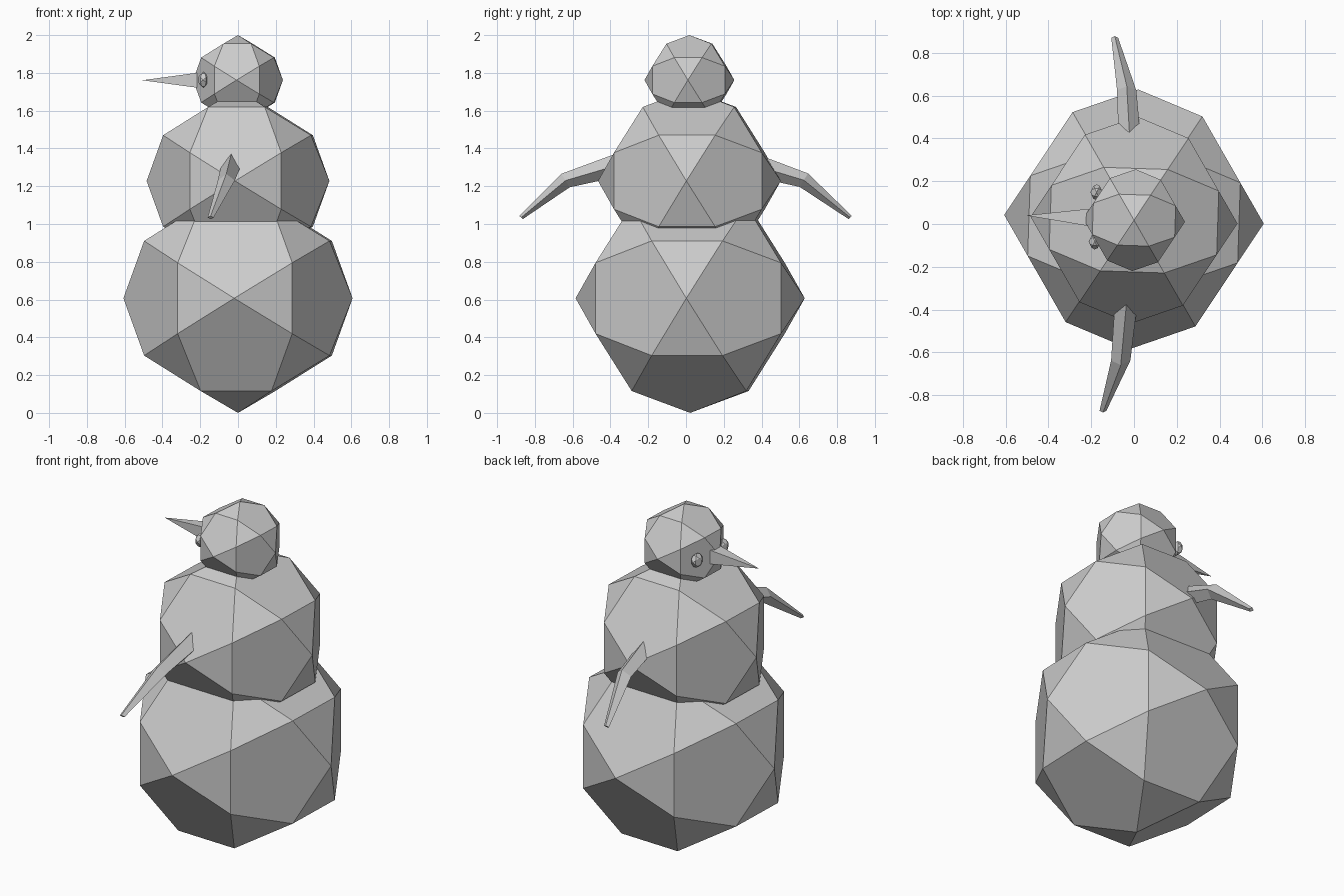
import bpy, bmesh
from math import radians, sqrt, cos, sin
from mathutils import Vector, Matrix
from itertools import product

if "Cube" in bpy.data.objects:
    bpy.data.objects.remove(bpy.data.objects["Cube"])

GREY = (0.6, 0.6, 0.6, 1.0)
mat = bpy.data.materials.new("light grey")
mat.use_nodes = True
mat.diffuse_color = GREY
mat.node_tree.nodes["Principled BSDF"].inputs["Base Color"].default_value = GREY

TURN = Matrix.Rotation(radians(-1.9), 4, "Z")


def finish(bm, name):
    bmesh.ops.recalc_face_normals(bm, faces=bm.faces[:])
    mesh = bpy.data.meshes.new(name)
    bm.to_mesh(mesh)
    bm.free()
    mesh.materials.append(mat)
    obj = bpy.data.objects.new(name, mesh)
    bpy.context.collection.objects.link(obj)
    return obj


def faceted_ball(name, centre, radii):
    """Ball of flat pentagons and triangles, with a corner on every axis."""
    phi = (1 + sqrt(5)) / 2
    corner = (0.5, phi / 2, 1 / (2 * phi))
    bm = bmesh.new()
    for axis in range(3):
        for sign in (-1, 1):
            v = Vector((0, 0, 0))
            v[axis] = sign
            bm.verts.new(v)
        turned = corner[axis:] + corner[:axis]
        for signs in product((-1, 1), repeat=3):
            bm.verts.new([c * s for c, s in zip(turned, signs)])
    bmesh.ops.convex_hull(bm, input=bm.verts[:])
    bmesh.ops.dissolve_limit(bm, angle_limit=radians(3),
                             verts=bm.verts[:], edges=bm.edges[:])
    bm.transform(Matrix.Translation(centre) @ TURN @ Matrix.Diagonal((*radii, 1)))
    return finish(bm, name)


def tapered_limb(name, sections):
    """Four-sided limb through (centre, side half-width, upright half-width, lean)."""
    bm = bmesh.new()
    rings = []
    for centre, side, up, lean in sections:
        across = Vector((side, 0, 0))
        upright = Vector((0, sin(lean), cos(lean))) * up
        c = Vector(centre)
        rings.append([bm.verts.new(c + d) for d in (across, upright, -across, -upright)])
    for a, b in zip(rings, rings[1:]):
        for i in range(4):
            j = (i + 1) % 4
            bm.faces.new((a[i], a[j], b[j], b[i]))
    bm.faces.new(rings[0])
    bm.faces.new(rings[-1])
    return finish(bm, name)


# Stacked snowballs
faceted_ball("lower_body", (0, 0.022, 0.607), [0.607] * 3)
faceted_ball("upper_body", (0, 0.018, 1.228), [0.484] * 3)
faceted_ball("head", (0, 0.018, 1.762), [0.238] * 3)

# Eyes
eye_radii = (0.029, 0.037, 0.042)
faceted_ball("left_eye", (-0.183, -0.082, 1.763), eye_radii)
faceted_ball("right_eye", (-0.175, 0.148, 1.763), eye_radii)

# Pointed nose with a square base
bm = bmesh.new()
base = [bm.verts.new((-0.19, 0.03 + y, 1.761 + z))
        for y, z in ((-0.043, -0.043), (0.043, -0.043), (0.043, 0.043), (-0.043, 0.043))]
tip = bm.verts.new((-0.507, 0.04, 1.761))
bm.faces.new(base)
for i in range(4):
    bm.faces.new((base[i], base[(i + 1) % 4], tip))
finish(bm, "nose")

# Bent arms: shoulder, elbow, hand
tapered_limb("left_arm", [
    ((-0.03, -0.30, 1.33), 0.055, 0.065, -0.2),
    ((-0.062, -0.638, 1.23), 0.045, 0.042, -0.55),
    ((-0.145, -0.873, 1.034), 0.016, 0.012, -0.8)])
tapered_limb("right_arm", [
    ((-0.015, 0.30, 1.33), 0.055, 0.065, 0.2),
    ((-0.034, 0.624, 1.232), 0.045, 0.042, 0.55),
    ((-0.09, 0.870, 1.034), 0.016, 0.012, 0.8)])
